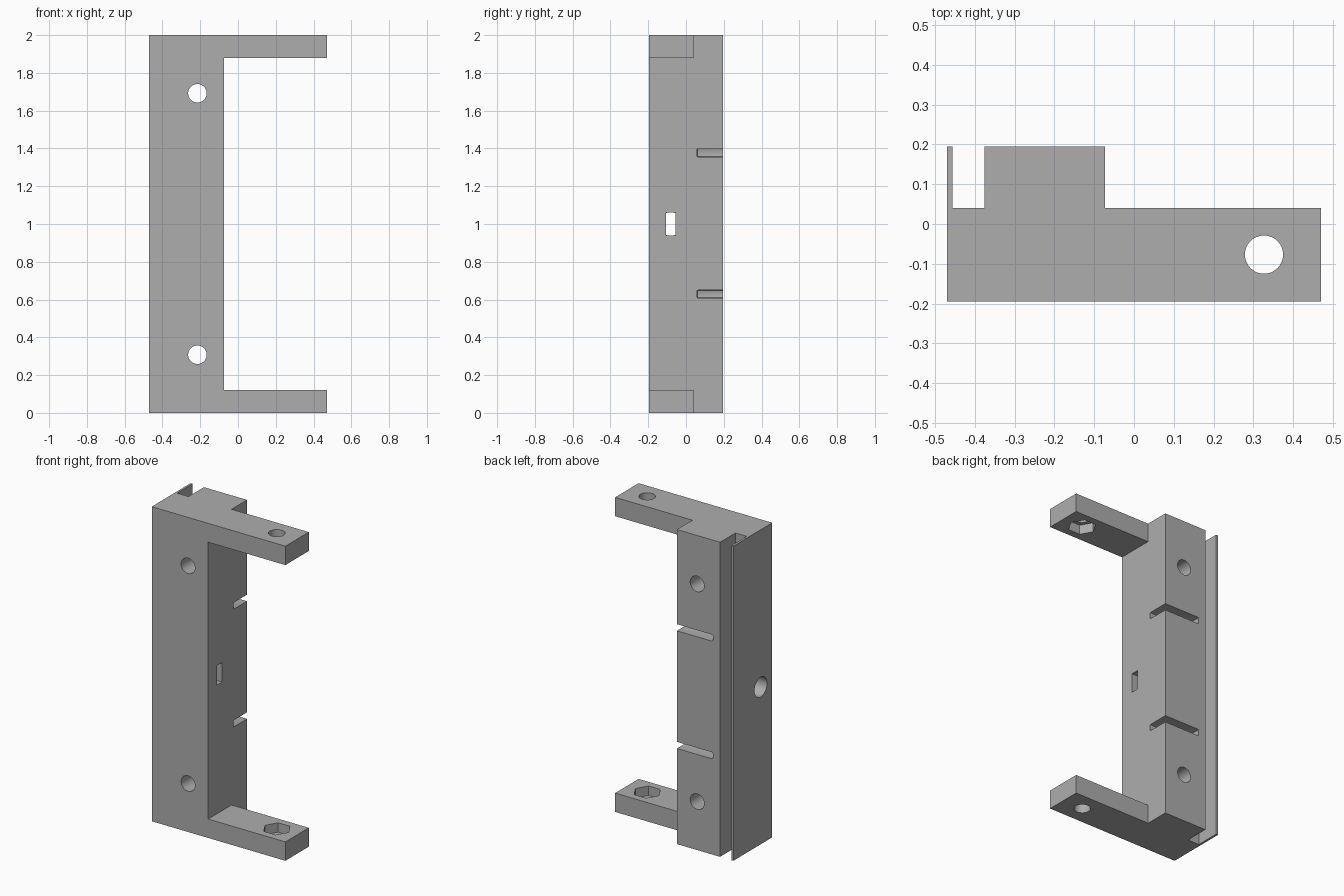
import bpy, bmesh, math
from mathutils import Matrix, Vector

cube = bpy.data.objects.get("Cube")
if cube:
    bpy.data.objects.remove(cube, do_unlink=True)

grey = bpy.data.materials.new("plain_grey")
grey.use_nodes = True
grey.diffuse_color = (0.42, 0.42, 0.42, 1)
grey.node_tree.nodes["Principled BSDF"].inputs["Base Color"].default_value = (0.42, 0.42, 0.42, 1)


def finish(bm, name):
    bmesh.ops.recalc_face_normals(bm, faces=bm.faces)
    mesh = bpy.data.meshes.new(name)
    bm.to_mesh(mesh)
    bm.free()
    mesh.materials.append(grey)
    obj = bpy.data.objects.new(name, mesh)
    bpy.context.collection.objects.link(obj)
    return obj


def box(name, lo, hi, bevel=0):
    lo, hi = Vector(lo), Vector(hi)
    bm = bmesh.new()
    bmesh.ops.create_cube(bm, size=1, matrix=Matrix.Translation((lo + hi) / 2)
                          @ Matrix.Diagonal((*(hi - lo), 1)))
    if bevel:
        bmesh.ops.bevel(bm, geom=bm.edges[:], offset=bevel, segments=2,
                        profile=0.5, affect='EDGES')
    return finish(bm, name)


def rod(name, start, end, radius, sides=48):
    """Prism with its axis running from start to end."""
    start, end = Vector(start), Vector(end)
    turn = (end - start).to_track_quat('Z', 'Y').to_matrix().to_4x4()
    if sides == 6:
        turn = Matrix.Rotation(math.radians(30), 4, 'Z')
    bm = bmesh.new()
    bmesh.ops.create_cone(bm, cap_ends=True, segments=sides, radius1=radius,
                          radius2=radius, depth=(end - start).length,
                          matrix=Matrix.Translation((start + end) / 2) @ turn)
    return finish(bm, name)


# Bracket: plan outline with the wire channel, extruded to full height
plan = [(-0.47, -0.195), (0.47, -0.195), (0.47, 0.04), (-0.073, 0.04),
        (-0.073, 0.195), (-0.376, 0.195), (-0.376, 0.04), (-0.456, 0.04),
        (-0.456, 0.195), (-0.47, 0.195)]
bm = bmesh.new()
base = bm.faces.new([bm.verts.new((x, y, 0)) for x, y in plan])
top = bmesh.ops.extrude_face_region(bm, geom=[base])
bmesh.ops.translate(bm, vec=(0, 0, 2),
                    verts=[g for g in top["geom"] if isinstance(g, bmesh.types.BMVert)])
bracket = finish(bm, "bracket")

# Opening between the two arms
cutters = [box("arm_gap", (-0.073, -0.5, 0.12), (0.6, 0.5, 1.88))]

# Mounting holes, tie slots and arm holes with hexagonal nut pockets
for s in (-1, 1):
    z = 1 + s * 0.692
    cutters.append(rod("mount_hole", (-0.215, -0.3, z), (-0.215, 0.3, z), 0.049))
    z = 1.003 + s * 0.374
    cutters.append(box("tie_slot", (-0.325, 0.058, z - 0.021), (0.05, 0.3, z + 0.021), 0.006))
    z = 1 + s * 0.94
    cutters.append(rod("arm_hole", (0.327, -0.077, z - 0.1), (0.327, -0.077, z + 0.1), 0.048))
    cutters.append(rod("nut_pocket", (0.327, -0.077, z), (0.327, -0.077, z - s * 0.1), 0.083, 6))

# Side bore narrowing to a slot
cutters.append(rod("side_bore", (-0.6, -0.08, 1), (-0.17, -0.08, 1), 0.063))
cutters.append(box("side_slot", (-0.3, -0.105, 0.938), (0.1, -0.055, 1.062)))

bpy.context.view_layer.objects.active = bracket
for cutter in cutters:
    cutter.hide_render = True
    mod = bracket.modifiers.new(cutter.name, 'BOOLEAN')
    mod.operation = 'DIFFERENCE'
    mod.solver = 'EXACT'
    mod.object = cutter
    bpy.ops.object.modifier_apply(modifier=mod.name)
    bpy.data.objects.remove(cutter, do_unlink=True)

# Smooth bores, crisp corners
bpy.ops.object.select_all(action='DESELECT')
bracket.select_set(True)
bpy.ops.object.shade_smooth_by_angle(angle=math.radians(30))
